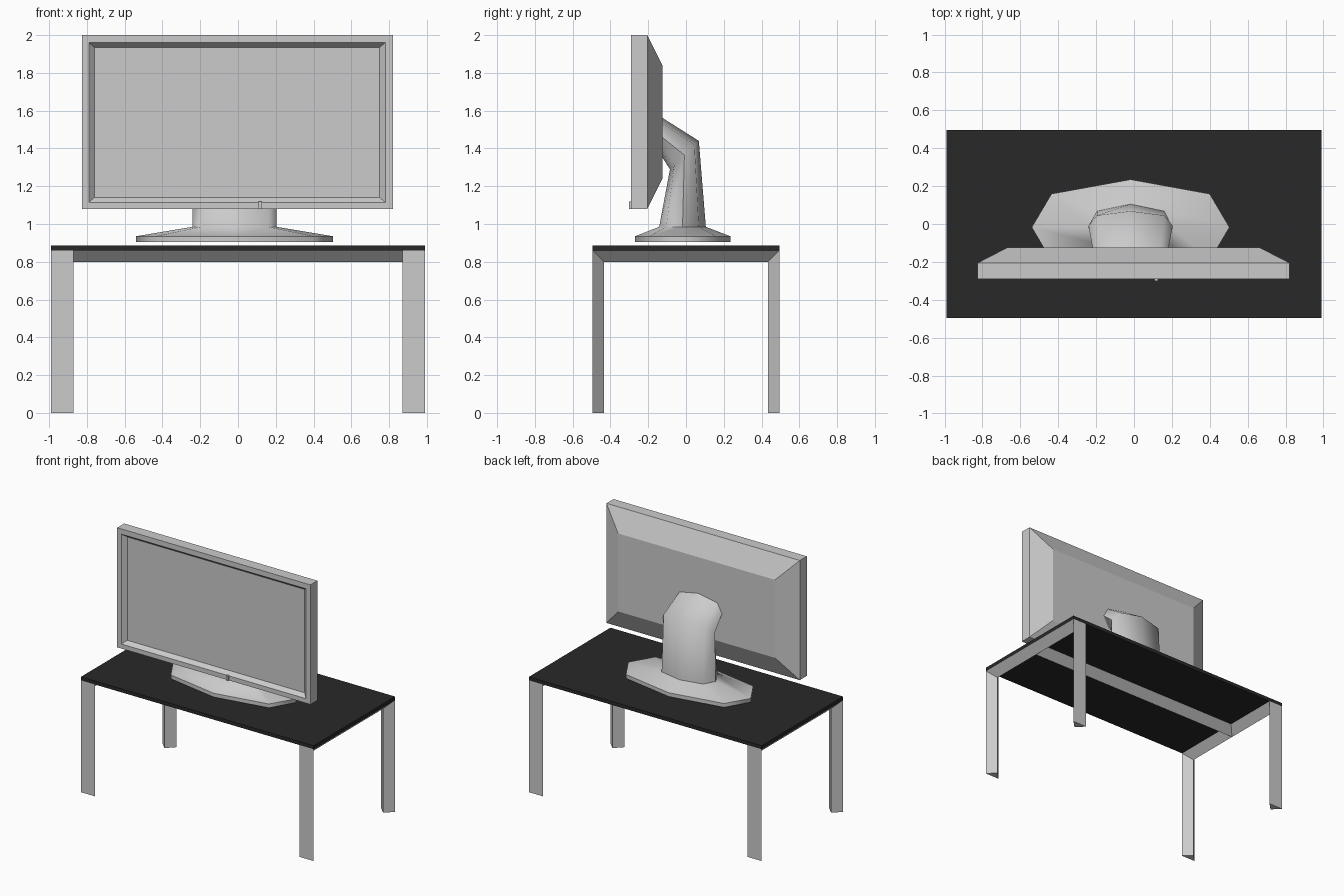
import bpy, bmesh, math

if "Cube" in bpy.data.objects:
    bpy.data.objects.remove(bpy.data.objects["Cube"])


def material(name, v):
    m = bpy.data.materials.new(name)
    m.diffuse_color = (v, v, v, 1)
    m.use_nodes = True
    m.node_tree.nodes["Principled BSDF"].inputs["Base Color"].default_value = m.diffuse_color
    return m


GREY = material("light grey", 0.6)
BLACK = material("black", 0.022)


def loft(name, rings, mat, smooth=None):
    """Skin a list of equal-sized vertex rings and cap both ends."""
    bm = bmesh.new()
    vs = [[bm.verts.new(p) for p in ring] for ring in rings]
    n = len(vs[0])
    for a, b in zip(vs, vs[1:]):
        for i in range(n):
            j = (i + 1) % n
            bm.faces.new((a[i], a[j], b[j], b[i]))
    bm.faces.new(vs[0])
    bm.faces.new(vs[-1])
    bmesh.ops.recalc_face_normals(bm, faces=bm.faces)
    me = bpy.data.meshes.new(name)
    bm.to_mesh(me)
    bm.free()
    me.materials.append(mat)
    ob = bpy.data.objects.new(name, me)
    bpy.context.collection.objects.link(ob)
    if smooth:
        bpy.ops.object.select_all(action='DESELECT')
        ob.select_set(True)
        bpy.context.view_layer.objects.active = ob
        bpy.ops.object.shade_smooth_by_angle(angle=math.radians(smooth))
    return ob


def rect_z(x, y, z):
    return [(-x, -y, z), (x, -y, z), (x, y, z), (-x, y, z)]


def rect_y(x0, x1, z0, z1, y):
    return [(x0, y, z0), (x1, y, z0), (x1, y, z1), (x0, y, z1)]


# Table top
loft("table_top", [rect_z(0.99, 0.495, 0.86), rect_z(0.99, 0.495, 0.887)], BLACK)

# U-shaped leg frames with a triangular section, mitred at the corners
W, T, Y, H = 0.12, 0.06, 0.495, 0.86
for side, label in ((-1, "left"), (1, "right")):
    section = [(0.99, 0), (0.99 - W, 0), (0.99 - W / 2, T)]
    rings = [[(side * x, sy * (Y - t), z if z == 0 else z - t) for x, t in section]
             for sy, z in ((-1, 0), (-1, H), (1, H), (1, 0))]
    loft(label + "_leg_frame", rings, GREY)

# Triangular beam under the table top
loft("under_beam", [[(x, -0.06, H), (x, 0.06, H), (x, 0, H - T)]
                    for x in (-0.93, 0.93)], GREY)

# Monitor: recessed screen, bezel, straight edge, tapered back
loft("monitor", [
    rect_y(-0.76, 0.75, 1.14, 1.935, -0.26),
    rect_y(-0.79, 0.78, 1.115, 1.96, -0.29),
    rect_y(-0.825, 0.82, 1.08, 2.0, -0.29),
    rect_y(-0.825, 0.82, 1.08, 2.0, -0.205),
    rect_y(-0.67, 0.665, 1.24, 1.84, -0.125),
], GREY)

# Power button on the lower bezel
loft("power_button", [rect_y(0.108, 0.128, 1.08, 1.118, y) for y in (-0.302, -0.285)], GREY)

# Stand: eight-sided foot flowing into a bent neck
OCT = [(1, 0), (0.8, 0.7), (0, 1), (-0.8, 0.7), (-1, 0), (-0.8, -0.7), (0, -1), (0.8, -0.7)]


def oct_ring(half_x, front, back):
    """Octagon spanning front..back, both given as (y, z)."""
    cy, cz = (front[0] + back[0]) / 2, (front[1] + back[1]) / 2
    dy, dz = (back[0] - front[0]) / 2, (back[1] - front[1]) / 2
    return [(-0.018 + half_x * u, cy + dy * v, cz + dz * v) for u, v in OCT]


loft("stand", [
    oct_ring(0.522, (-0.27, 0.905), (0.235, 0.905)),
    oct_ring(0.522, (-0.27, 0.935), (0.235, 0.935)),
    oct_ring(0.222, (-0.142, 0.985), (0.105, 0.985)),
    oct_ring(0.222, (-0.085, 1.29), (0.068, 1.44)),
    oct_ring(0.2, (-0.13, 1.36), (-0.13, 1.565)),
], GREY, smooth=65)
